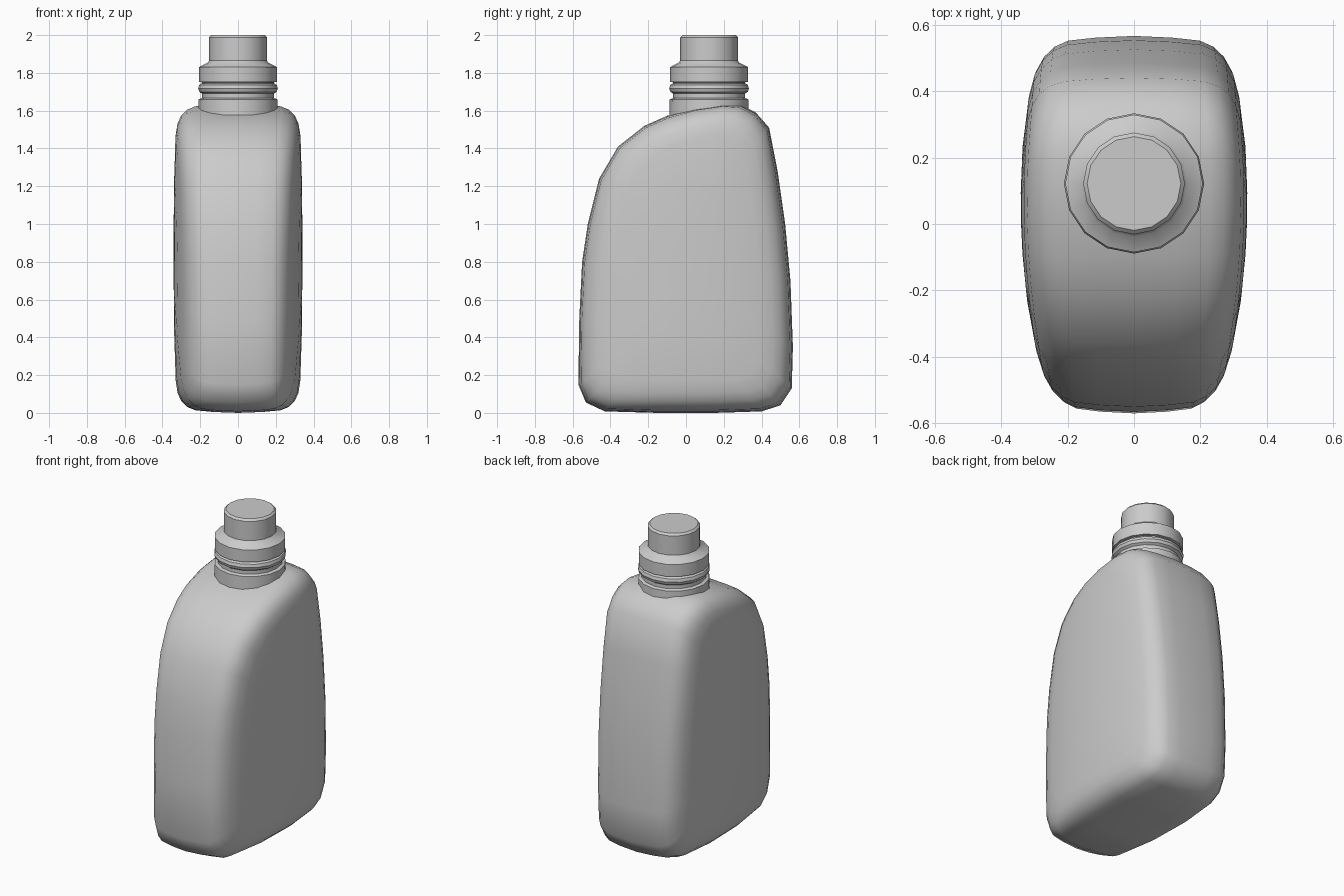
import bpy, bmesh
from math import sin, cos, pi

if "Cube" in bpy.data.objects:
    bpy.data.objects.remove(bpy.data.objects["Cube"])


def make_object(name, bm, angle):
    bmesh.ops.recalc_face_normals(bm, faces=bm.faces)
    mesh = bpy.data.meshes.new(name)
    bm.to_mesh(mesh)
    bm.free()
    ob = bpy.data.objects.new(name, mesh)
    bpy.context.collection.objects.link(ob)
    bpy.ops.object.select_all(action='DESELECT')
    ob.select_set(True)
    bpy.context.view_layer.objects.active = ob
    bpy.ops.object.shade_smooth_by_angle(angle=angle)
    return ob


def bridge(bm, a, b):
    n = len(a)
    for i in range(n):
        j = (i + 1) % n
        bm.faces.new((a[i], a[j], b[j], b[i]))


def lathe(name, profile, cy, segments=16, angle=0.6):
    bm = bmesh.new()
    rings = [[bm.verts.new((r * sin(2 * pi * i / segments),
                            cy + r * cos(2 * pi * i / segments), z))
              for i in range(segments)] for r, z in profile]
    for a, b in zip(rings, rings[1:]):
        bridge(bm, a, b)
    bm.faces.new(rings[0])
    bm.faces.new(rings[-1])
    return make_object(name, bm, angle)


# Body: side outline (y, z), repeated across the width in shrinking rings
outline = [(-0.57, 0.15), (-0.53, 0.055), (-0.43, 0.008), (-0.15, 0.0),
           (0.15, 0.0), (0.40, 0.008), (0.50, 0.04), (0.56, 0.13),
           (0.566, 0.35), (0.553, 0.70), (0.525, 1.0), (0.485, 1.28),
           (0.44, 1.51), (0.37, 1.59), (0.29, 1.63), (0.20, 1.637),
           (0.05, 1.615), (-0.10, 1.573), (-0.22, 1.52), (-0.36, 1.41),
           (-0.46, 1.24), (-0.52, 1.0), (-0.55, 0.80), (-0.565, 0.50)]
# (inset from the outline, fraction of the half width)
steps = [(0.005, 0.4), (0.014, 0.69), (0.032, 0.82), (0.062, 0.91),
         (0.105, 0.965), (0.17, 0.99), (0.32, 1.0), (0.46, 1.0)]
CZ = 0.82


def half_width(y, z):
    return 0.341 - 0.065 * ((y - 0.07) / 0.55) ** 2 - 0.008 * ((z - 0.85) / 0.7) ** 2


bm = bmesh.new()


def body_ring(inset, k, side):
    ring = []
    for y, z in outline:
        py = y * (1 - inset / 0.56)
        # fade to a proportional scale near the middle of the side
        sz = 1 - inset / 0.82 if inset < 0.2 else 1 - inset / 0.62
        pz = CZ + (z - CZ) * sz
        ring.append(bm.verts.new((side * k * half_width(py, pz), py, pz)))
    return ring


middle = body_ring(0.0, 0.0, 1)
for side in (-1, 1):
    previous = middle
    for inset, k in steps:
        ring = body_ring(inset, k, side)
        bridge(bm, previous, ring)
        previous = ring
    hub = bm.verts.new((side * half_width(0, CZ), 0, CZ))
    for i in range(len(previous)):
        bm.faces.new((previous[i], previous[(i + 1) % len(previous)], hub))
make_object("bottle_body", bm, 1.2)

# Neck with its skirt, groove and bead
lathe("bottle_neck", [(0.212, 1.53), (0.208, 1.66), (0.19, 1.667),
                      (0.19, 1.69), (0.205, 1.70), (0.211, 1.718),
                      (0.205, 1.737), (0.19, 1.745), (0.19, 1.77)], 0.122)

# Cap: wide collar with sloped shoulder and narrow top
lathe("bottle_cap", [(0.19, 1.75), (0.207, 1.752), (0.207, 1.83),
                     (0.160, 1.855), (0.153, 1.865), (0.153, 1.988),
                     (0.141, 2.0)], 0.122)
